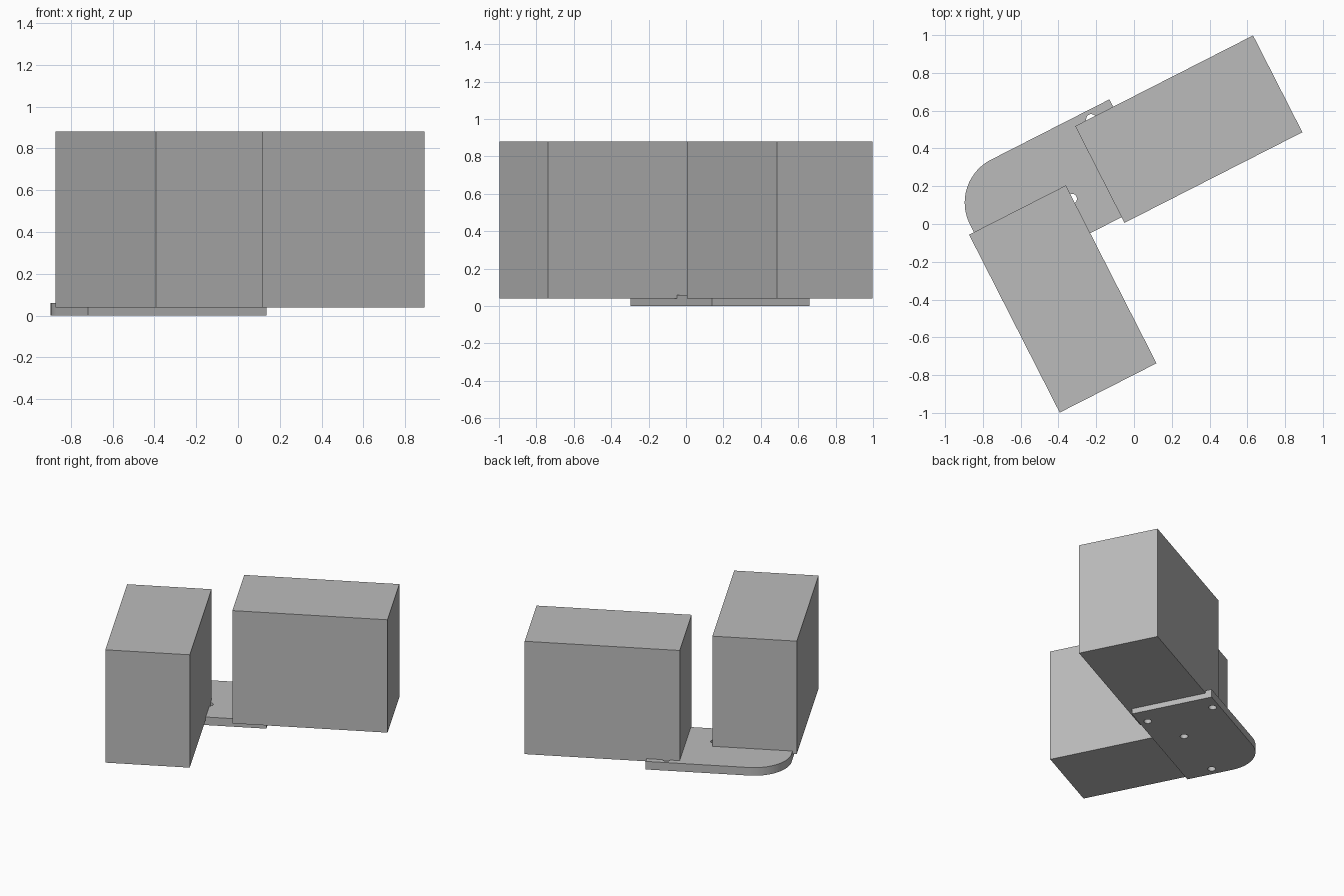
import bpy, bmesh, math
from mathutils import Matrix

cube = bpy.data.objects.get("Cube")
if cube:
    bpy.data.objects.remove(cube, do_unlink=True)

GREY = (0.5, 0.5, 0.5, 1)
grey = bpy.data.materials.new("plain grey")
grey.use_nodes = True
grey.diffuse_color = GREY
grey.node_tree.nodes["Principled BSDF"].inputs["Base Color"].default_value = GREY

TURN = Matrix.Rotation(math.radians(27), 4, "Z")  # whole assembly is turned


def finish(name, bm):
    mesh = bpy.data.meshes.new(name)
    bmesh.ops.recalc_face_normals(bm, faces=bm.faces)
    bm.to_mesh(mesh)
    bm.free()
    mesh.materials.append(grey)
    obj = bpy.data.objects.new(name, mesh)
    bpy.context.collection.objects.link(obj)
    return obj


def block(name, centre, size):
    bm = bmesh.new()
    bmesh.ops.create_cube(bm, size=1)
    bmesh.ops.scale(bm, vec=size, verts=bm.verts)
    obj = finish(name, bm)
    obj.matrix_world = Matrix.Translation(centre) @ TURN
    return obj


# Two identical blocks at right angles
LONG, WIDE, TALL = 1.057, 0.575, 0.84
block("rear_block", (0.29, 0.502, 0.46), (LONG, WIDE, TALL))
block("front_block", (-0.377, -0.397, 0.46), (WIDE, LONG, TALL))

# Base plate outline with one rounded corner
LEFT, RIGHT, FRONT, BACK = -0.775, 0.184, 0.062, 0.647
RADIUS, THICK, STEPS = 0.255, 0.06, 24
outline = [(LEFT, FRONT), (RIGHT, FRONT), (RIGHT, BACK)]
for i in range(STEPS + 1):
    a = math.pi / 2 * (1 + i / STEPS)
    outline.append((LEFT + RADIUS + RADIUS * math.cos(a),
                    BACK - RADIUS + RADIUS * math.sin(a)))
bm = bmesh.new()
base = bm.faces.new([bm.verts.new((x, y, 0)) for x, y in outline])
top = bmesh.ops.extrude_face_region(bm, geom=[base], use_keep_orig=True)
bmesh.ops.translate(bm, vec=(0, 0, THICK),
                    verts=[g for g in top["geom"] if isinstance(g, bmesh.types.BMVert)])
plate = finish("base_plate", bm)
plate.matrix_world = TURN

# Screw holes through the plate
bm = bmesh.new()
for x, y in [(0.05, 0.122), (0.05, 0.597), (-0.233, 0.268), (-0.71, 0.268)]:
    bmesh.ops.create_cone(bm, cap_ends=True, segments=24, radius1=0.027, radius2=0.027,
                          depth=0.3, matrix=Matrix.Translation((x, y, 0)))
drill = finish("hole_cutter", bm)
drill.matrix_world = TURN
drill.hide_render = True
drill.hide_set(True)
cut = plate.modifiers.new("screw_holes", "BOOLEAN")
cut.operation = "DIFFERENCE"
cut.solver = "EXACT"
cut.object = drill

# Smooth the rounded corner and hole walls, keep edges crisp
bpy.ops.object.select_all(action="DESELECT")
plate.select_set(True)
bpy.context.view_layer.objects.active = plate
bpy.ops.object.modifier_apply(modifier=cut.name)
bpy.ops.object.shade_smooth_by_angle(angle=math.radians(30))
bpy.data.objects.remove(drill, do_unlink=True)
